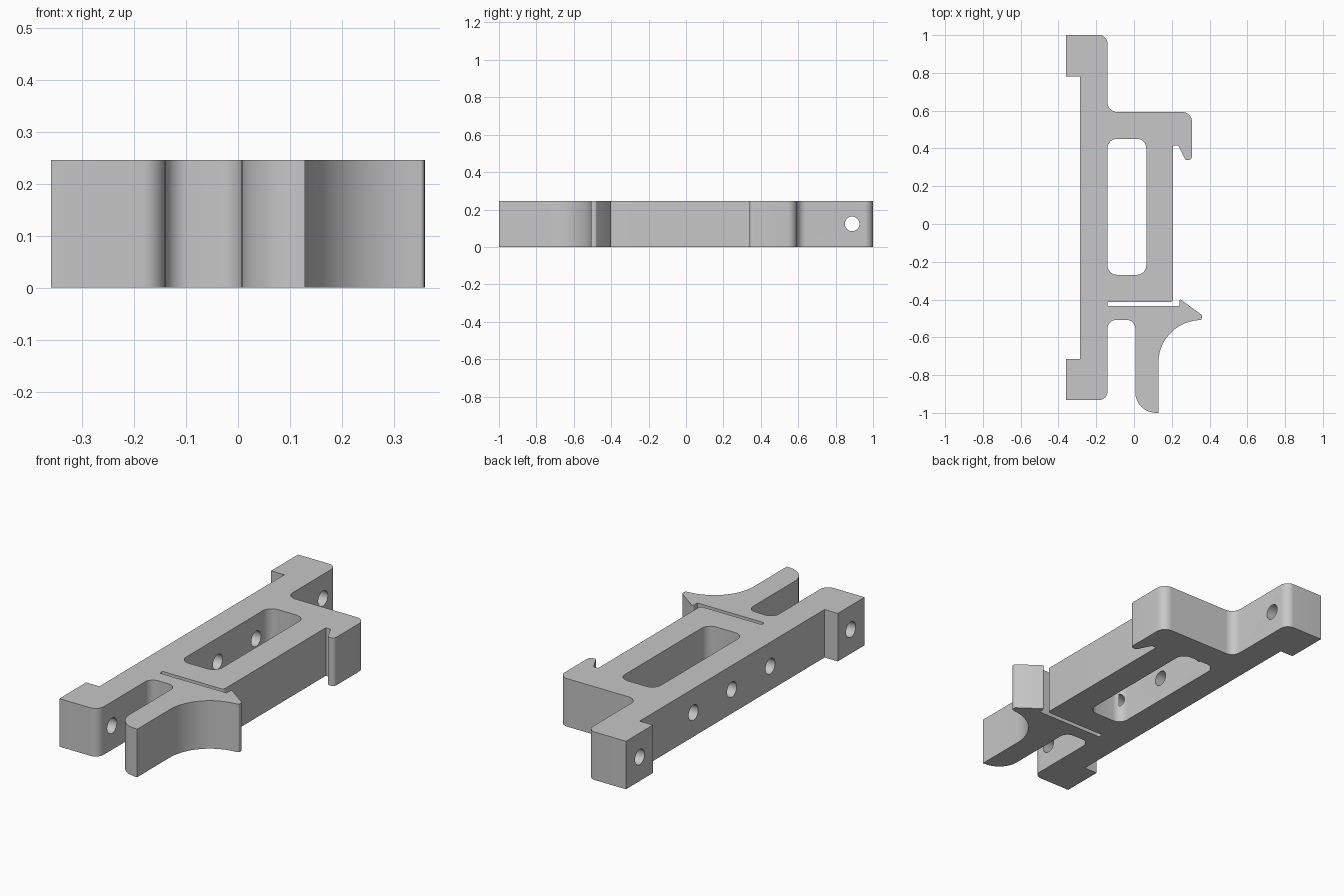
import bpy
import bmesh
import math
from mathutils import Vector, Matrix

if "Cube" in bpy.data.objects:
    bpy.data.objects.remove(bpy.data.objects["Cube"], do_unlink=True)

HEIGHT = 0.246

grey = bpy.data.materials.new("plain grey")
grey.use_nodes = True
colour = (0.57, 0.57, 0.57, 1)
grey.diffuse_color = colour
grey.node_tree.nodes["Principled BSDF"].inputs["Base Color"].default_value = colour


def rounded(corners, steps=8):
    """Turn (x, y, radius) corners into an outline with tangent arcs."""
    outline = []
    for i, (x, y, r) in enumerate(corners):
        p = Vector((x, y))
        if not r:
            outline.append(p)
            continue
        a = (Vector(corners[i - 1][:2]) - p).normalized()
        b = (Vector(corners[(i + 1) % len(corners)][:2]) - p).normalized()
        half = a.angle(b) / 2
        centre = p + (a + b).normalized() * (r / math.sin(half))
        start = p + a * (r / math.tan(half)) - centre
        sweep = start.angle_signed(p + b * (r / math.tan(half)) - centre)
        for k in range(steps + 1):
            outline.append(centre + Matrix.Rotation(-sweep * k / steps, 2) @ start)
    return outline


def prism(name, outline, z0, z1):
    """Build a closed solid from a counter-clockwise outline."""
    bm = bmesh.new()
    low = [bm.verts.new((p.x, p.y, z0)) for p in outline]
    high = [bm.verts.new((p.x, p.y, z1)) for p in outline]
    bm.faces.new(low[::-1])
    bm.faces.new(high)
    for i in range(len(outline)):
        bm.faces.new((low[i - 1], low[i], high[i], high[i - 1]))
    mesh = bpy.data.meshes.new(name)
    bm.to_mesh(mesh)
    bm.free()
    obj = bpy.data.objects.new(name, mesh)
    bpy.context.collection.objects.link(obj)
    return obj


def cut(body, cutter):
    """Subtract a cutter and remove it."""
    cutter.hide_render = True
    mod = body.modifiers.new("cut", "BOOLEAN")
    mod.operation = "DIFFERENCE"
    mod.solver = "EXACT"
    mod.object = cutter
    bpy.context.view_layer.objects.active = body
    bpy.ops.object.modifier_apply(modifier=mod.name)
    bpy.data.objects.remove(cutter, do_unlink=True)


# Back foot, shoulder, hook, frame side, slot and lever barb
back = rounded([
    (-0.36, 0.782, 0), (-0.36, 1.0, 0), (-0.14, 1.0, 0.045), (-0.14, 0.593, 0.05),
    (0.307, 0.593, 0.05), (0.307, 0.339, 0.02), (0.272, 0.339, 0.012),
    (0.234, 0.415, 0), (0.207, 0.415, 0), (0.207, -0.412, 0.015),
    (-0.14, -0.412, 0.008), (-0.14, -0.435, 0.008), (0.24, -0.435, 0),
    (0.24, -0.395, 0.006), (0.36, -0.482, 0.01), (0.358, -0.507, 0.008),
    (0.331, -0.51, 0)])

# Concave thumb rest of the lever
rest = [Vector((0.355 + 0.226 * math.cos(t), -0.735 + 0.226 * math.sin(t)))
        for t in [math.radians(96 + 84 * k / 20) for k in range(1, 21)]]

# Lever end, gap and front foot
front = rounded([
    (0.129, -0.735, 0), (0.129, -1.0, 0), (0.007, -1.0, 0.11), (0.007, -0.508, 0.045),
    (-0.14, -0.508, 0.045), (-0.14, -0.932, 0.045), (-0.36, -0.932, 0),
    (-0.36, -0.715, 0), (-0.285, -0.715, 0), (-0.285, 0.782, 0)])

body = prism("latch_bracket", (back + rest + front[1:])[::-1], 0, HEIGHT)
body.data.materials.append(grey)

# Central window
cut(body, prism("window_cutter", rounded([
    (-0.14, -0.269, 0.05), (0.065, -0.269, 0.05),
    (0.065, 0.451, 0.05), (-0.14, 0.451, 0.05)]), -0.1, HEIGHT + 0.1))

# Screw holes across the long bar
for y in (-0.82, -0.275, 0.036, 0.347, 0.888):
    bpy.ops.mesh.primitive_cylinder_add(
        vertices=32, radius=0.039, depth=0.35,
        location=(-0.295, y, HEIGHT / 2), rotation=(0, math.pi / 2, 0))
    cut(body, bpy.context.object)

bpy.ops.object.select_all(action="DESELECT")
body.select_set(True)
bpy.context.view_layer.objects.active = body
bpy.ops.object.shade_smooth_by_angle(angle=math.radians(30))
